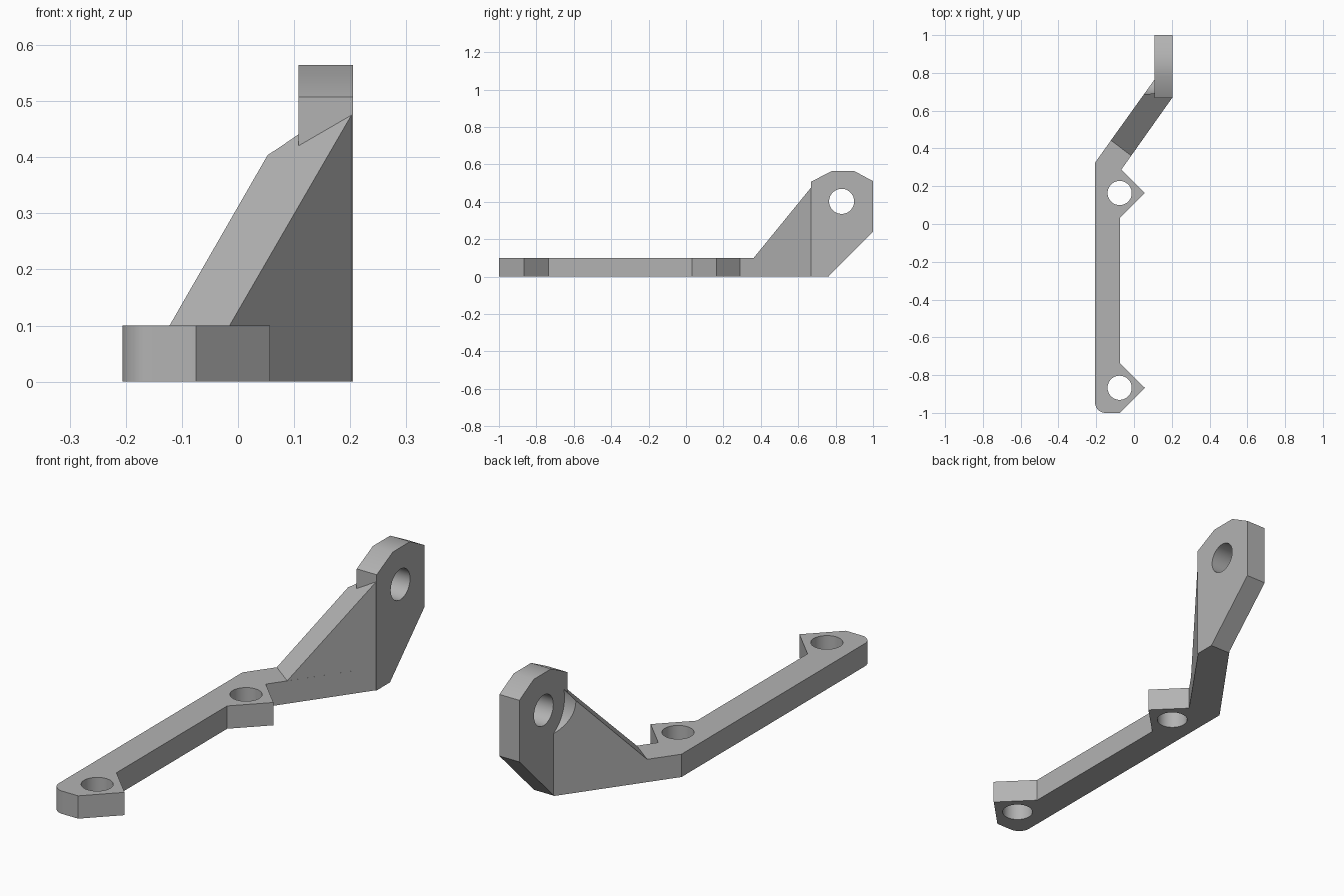
import bpy, bmesh, math
from mathutils import Matrix, Vector

if "Cube" in bpy.data.objects:
    bpy.data.objects.remove(bpy.data.objects["Cube"])

GREY = (0.45, 0.45, 0.45, 1)
metal = bpy.data.materials.new("plain grey")
metal.use_nodes = True
metal.diffuse_color = GREY
metal.node_tree.nodes["Principled BSDF"].inputs["Base Color"].default_value = GREY


def add_object(name, bm):
    bmesh.ops.recalc_face_normals(bm, faces=bm.faces)
    mesh = bpy.data.meshes.new(name)
    bm.to_mesh(mesh)
    bm.free()
    mesh.materials.append(metal)
    obj = bpy.data.objects.new(name, mesh)
    bpy.context.collection.objects.link(obj)
    return obj


def prism(name, outline, offset):
    """Extrude a flat outline of 3D points by an offset."""
    bm = bmesh.new()
    face = bm.faces.new([bm.verts.new(p) for p in outline])
    new = bmesh.ops.extrude_face_region(bm, geom=[face])["geom"]
    moved = [v for v in new if isinstance(v, bmesh.types.BMVert)]
    bmesh.ops.translate(bm, verts=moved, vec=offset)
    return add_object(name, bm)


def bore(target, centre, radius, depth, axis):
    """Cut a round hole along an axis."""
    bm = bmesh.new()
    turn = Vector((0, 0, 1)).rotation_difference(Vector(axis)).to_matrix().to_4x4()
    bmesh.ops.create_cone(bm, cap_ends=True, segments=48, radius1=radius, radius2=radius,
                          depth=depth, matrix=Matrix.Translation(centre) @ turn)
    cutter = add_object("hole_cutter", bm)
    cutter.hide_render = True
    mod = target.modifiers.new("hole", 'BOOLEAN')
    mod.operation, mod.solver, mod.object = 'DIFFERENCE', 'EXACT', cutter
    bpy.context.view_layer.objects.active = target
    bpy.ops.object.modifier_apply(modifier=mod.name)
    bpy.data.objects.remove(cutter)


THICK = 0.1
LEFT, RIGHT, INNER = -0.206, 0.205, 0.108
EDGE, TIP = -0.075, 0.057
HOLES_Y = (-0.867, 0.164)
TAB = TIP - EDGE
PIVOT = (0.832, 0.402)

# Base bar with rounded end, two pointed tabs and the angled arm
R = 0.055
corner = [(LEFT + R - R * math.cos(a), -1 + R - R * math.sin(a), 0)
          for a in (math.pi / 2 * i / 10 for i in range(11))]
plan = corner + [(EDGE, -1, 0), (TIP, HOLES_Y[0], 0), (EDGE, HOLES_Y[0] + TAB, 0),
                 (EDGE, HOLES_Y[1] - TAB, 0), (TIP, HOLES_Y[1], 0), (-0.067, 0.288, 0),
                 (RIGHT, 0.672, 0), (INNER, 0.764, 0), (LEFT, 0.325, 0)]
base = prism("base_bar", plan, (0, 0, THICK))
for y in HOLES_Y:
    bore(base, (EDGE - 0.001, y, THICK / 2), 0.064, 0.4, (0, 0, 1))

# Sloped gusset rising along the arm at 45 degrees
along = Vector((0.573, 0.819, 0))
foot = [Vector(p) for p in ((-0.015, 0.362, THICK), (RIGHT, 0.672, THICK),
                            (INNER, 0.764, THICK), (-0.122, 0.443, THICK))]
rise = [Vector((0, 0, (p - foot[0]).dot(along))) for p in foot]
bm = bmesh.new()
a, b, c, d = [bm.verts.new(p) for p in foot]
e, f = [bm.verts.new(foot[i] + rise[i]) for i in (1, 2)]
for loop in ((a, b, c, d), (a, e, f, d), (b, c, f, e), (a, b, e), (d, f, c)):
    bm.faces.new(loop)
gusset = add_object("arm_gusset", bm)
# Round clearance around the pivot hole
bore(gusset, (INNER + 0.01 - 0.2, *PIVOT), 0.145, 0.4, (1, 0, 0))

# Upright lug with clipped corners
side = [(0.668, 0), (0.76, 0), (1, 0.24), (1, 0.51), (0.9, 0.564), (0.78, 0.564), (0.668, 0.507)]
lug = prism("pivot_lug", [(INNER, y, z) for y, z in side], (RIGHT - INNER, 0, 0))
bore(lug, (0.15, *PIVOT), 0.067, 0.4, (1, 0, 0))

# Smooth round surfaces, keep edges sharp
bpy.ops.object.select_all(action='DESELECT')
for part in (base, gusset, lug):
    part.select_set(True)
bpy.context.view_layer.objects.active = base
bpy.ops.object.shade_smooth_by_angle(angle=math.radians(30))
